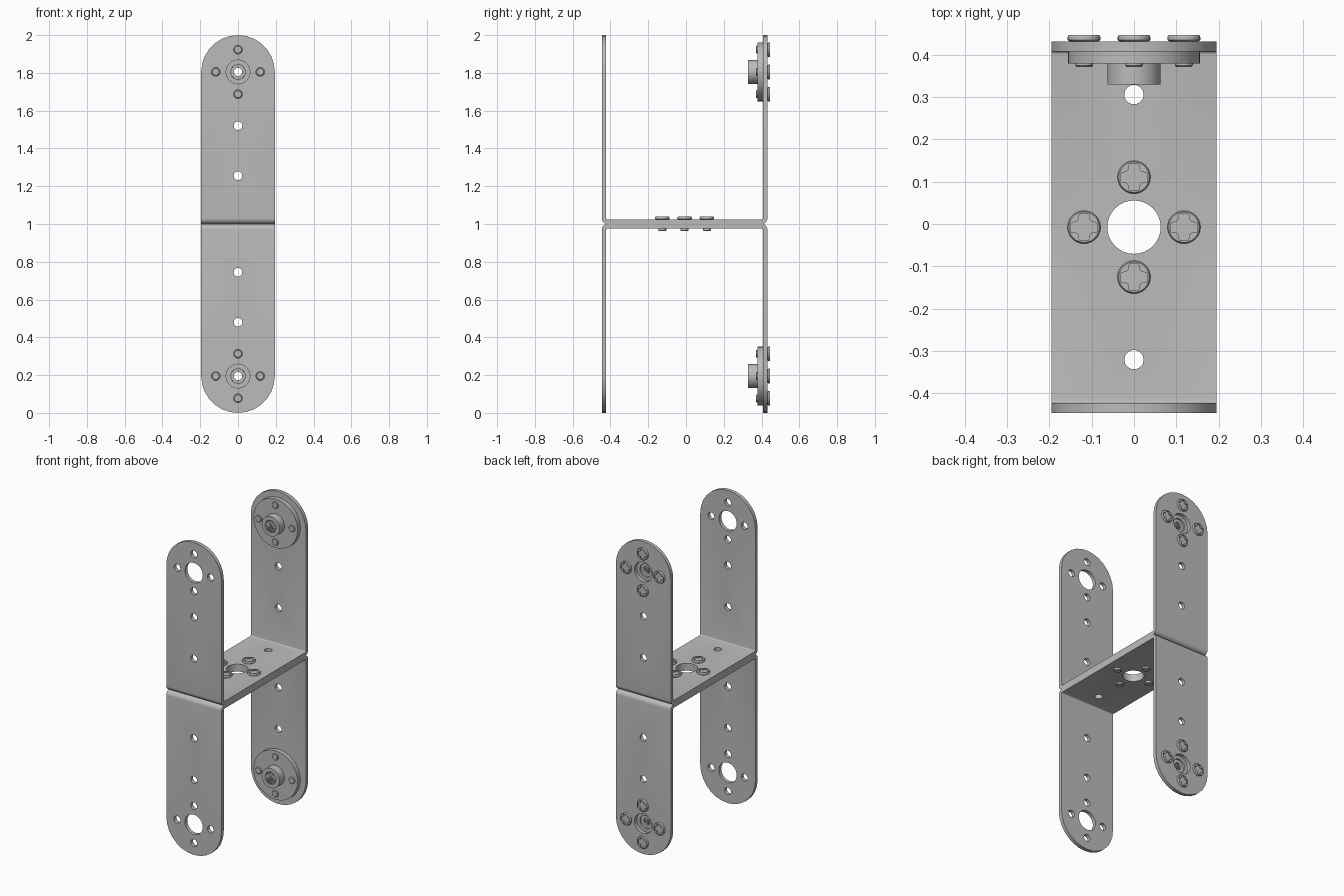
import bpy, bmesh
from math import pi, sin, cos
from mathutils import Matrix, Vector

if "Cube" in bpy.data.objects:
    bpy.data.objects.remove(bpy.data.objects["Cube"], do_unlink=True)

W, T = 0.195, 0.0235            # half width and sheet thickness
Y0, Y1 = -0.446, 0.431          # outer faces of the two arms
YC = (Y0 + Y1) / 2
PIVOT = 2 - W                   # height of the upper arm centre
RING = 0.118                    # screw circle radius
CROSS = [(RING, 0), (0, RING), (-RING, 0), (0, -RING)]
FACE_BACK = Matrix.Rotation(-pi / 2, 4, 'X')

steel = bpy.data.materials.new("grey steel")
steel.use_nodes = True
steel.diffuse_color = (0.5, 0.5, 0.5, 1)
steel.node_tree.nodes["Principled BSDF"].inputs["Base Color"].default_value = (0.5, 0.5, 0.5, 1)


def add(name, mesh, matrix=Matrix()):
    ob = bpy.data.objects.new(name, mesh)
    bpy.context.collection.objects.link(ob)
    ob.matrix_world = matrix
    return ob


def finish(name, bm):
    bmesh.ops.recalc_face_normals(bm, faces=bm.faces)
    mesh = bpy.data.meshes.new(name)
    bm.to_mesh(mesh)
    bm.free()
    mesh.materials.append(steel)
    return add(name, mesh)


def prism(name, points, direction):
    """Closed outline of 3D points pushed along a direction."""
    bm = bmesh.new()
    face = bm.faces.new([bm.verts.new(p) for p in points])
    out = bmesh.ops.extrude_face_region(bm, geom=[face])
    moved = [v for v in out["geom"] if isinstance(v, bmesh.types.BMVert)]
    bmesh.ops.translate(bm, verts=moved, vec=direction)
    return finish(name, bm)


def lathe(name, profile, steps, closed=False):
    """Turn an (r, z) profile around z."""
    bm = bmesh.new()
    vs = [bm.verts.new((r, 0, z)) for r, z in profile]
    pairs = list(zip(vs, vs[1:])) + ([(vs[-1], vs[0])] if closed else [])
    es = [bm.edges.new(p) for p in pairs]
    bmesh.ops.spin(bm, geom=vs + es, cent=(0, 0, 0), axis=(0, 0, 1), angle=2 * pi, steps=steps)
    bmesh.ops.remove_doubles(bm, verts=bm.verts, dist=1e-5)
    return finish(name, bm)


def cut(ob, cutter, operation='DIFFERENCE'):
    """Apply a boolean and drop the cutter."""
    mod = ob.modifiers.new("cut", 'BOOLEAN')
    mod.object, mod.operation, mod.solver = cutter, operation, 'EXACT'
    bpy.context.view_layer.objects.active = ob
    bpy.ops.object.modifier_apply(modifier=mod.name)
    bpy.data.objects.remove(cutter, do_unlink=True)


def smooth(ob):
    bpy.ops.object.select_all(action='DESELECT')
    ob.select_set(True)
    bpy.context.view_layer.objects.active = ob
    bpy.ops.object.shade_smooth_by_angle(angle=pi / 7)


def arc(cx, cy, r, a0, a1, n):
    return [(cx + r * cos(a0 + (a1 - a0) * i / n), cy + r * sin(a0 + (a1 - a0) * i / n))
            for i in range(n + 1)]


# Upper bracket: bent sheet in side profile, trimmed to a rounded outline
R = 0.03
outer = [(Y0, 2.1)] + arc(Y0 + R, 1 + R, R, pi, 1.5 * pi, 6) \
    + arc(Y1 - R, 1 + R, R, -pi / 2, 0, 6) + [(Y1, 2.1)]
inner = [(Y1 - T, 2.1)] + arc(Y1 - R, 1 + R, R - T, 0, -pi / 2, 4) \
    + arc(Y0 + R, 1 + R, R - T, 1.5 * pi, pi, 4) + [(Y0 + T, 2.1)]
bracket = prism("upper_bracket", [(-0.3, y, z) for y, z in outer + inner], (0.6, 0, 0))
outline = [(-W, 0.9), (W, 0.9)] + arc(0, PIVOT, W, 0, pi, 14)
cut(bracket, prism("outline", [(x, -1, z) for x, z in outline], (0, 2, 0)), 'INTERSECT')

# Holes through both arms, then through the base
arm_holes = [(0, PIVOT, 0.063, 32), (0, 1.52, 0.023, 14), (0, 1.255, 0.023, 14)]
arm_holes += [(x, PIVOT + z, 0.023, 14) for x, z in CROSS]
for x, z, r, n in arm_holes:
    ring = arc(x, z, r, 0, 2 * pi, n)[:-1]
    cut(bracket, prism("arm_hole", [(a, -1, b) for a, b in ring], (0, 2, 0)))
base_holes = [(0, YC, 0.063, 32), (0, YC + 0.313, 0.023, 14), (0, YC - 0.313, 0.023, 14)]
base_holes += [(x, YC + y, 0.023, 14) for x, y in CROSS]
for x, y, r, n in base_holes:
    ring = arc(x, y, r, 0, 2 * pi, n)[:-1]
    cut(bracket, prism("base_hole", [(a, b, 0.9) for a, b in ring], (0, 0, 0.3)))
smooth(bracket)

# Turned hub: flange, boss, stepped bore and toothed socket
hub = lathe("upper_hub", [(0.022, -0.012), (0.042, -0.012), (0.042, 0), (0.156, 0), (0.156, -0.028),
                          (0.063, -0.028), (0.063, -0.078), (0.022, -0.078)], 40, closed=True)
TEETH = 24
socket = []
for i in range(TEETH * 2):
    r, a = (0.042, 0.034)[i % 2], pi * i / TEETH
    socket.append((r * cos(a), r * sin(a), -0.1))
cut(hub, prism("socket", socket, (0, 0, 0.075)))
smooth(hub)
hub.matrix_world = Matrix.Translation((0, Y1 - T, PIVOT)) @ FACE_BACK

# Pan head screw with a cross recess
screw = lathe("base_screw", [(0, -0.06), (0.018, -0.06), (0.021, -0.057), (0.021, 0), (0.034, 0),
                             (0.039, 0.004), (0.039, 0.01), (0.036, 0.015), (0, 0.015)], 24)
recess = []
for k in range(4):
    turn = Matrix.Rotation(k * pi / 2, 4, 'Z')
    recess += [turn @ Vector((x, y, 0.007)) for x, y in
               [(0.031, -0.011), (0.031, 0.011), (0.021, 0.012), (0.015, 0.015), (0.012, 0.021)]]
cut(screw, prism("recess", recess, (0, 0, 0.02)))
smooth(screw)

# Place the screws: four in the base, four in each hub
FLIP = Matrix.Translation((0, 0, 1)) @ Matrix.Rotation(pi, 4, 'Y') @ Matrix.Translation((0, 0, -1))
for i, (u, v) in enumerate(CROSS):
    spot = Matrix.Translation((u, YC + v, 1 + T))
    if i == 0:
        screw.matrix_world = spot
    else:
        add("base_screw", screw.data, spot)
    spot = Matrix.Translation((u, Y1, PIVOT + v)) @ FACE_BACK
    add("upper_hub_screw", screw.data, spot)
    add("lower_hub_screw", screw.data, FLIP @ spot)

# Lower bracket and hub are the upper ones turned over
add("lower_bracket", bracket.data, FLIP)
add("lower_hub", hub.data, FLIP @ hub.matrix_world)
